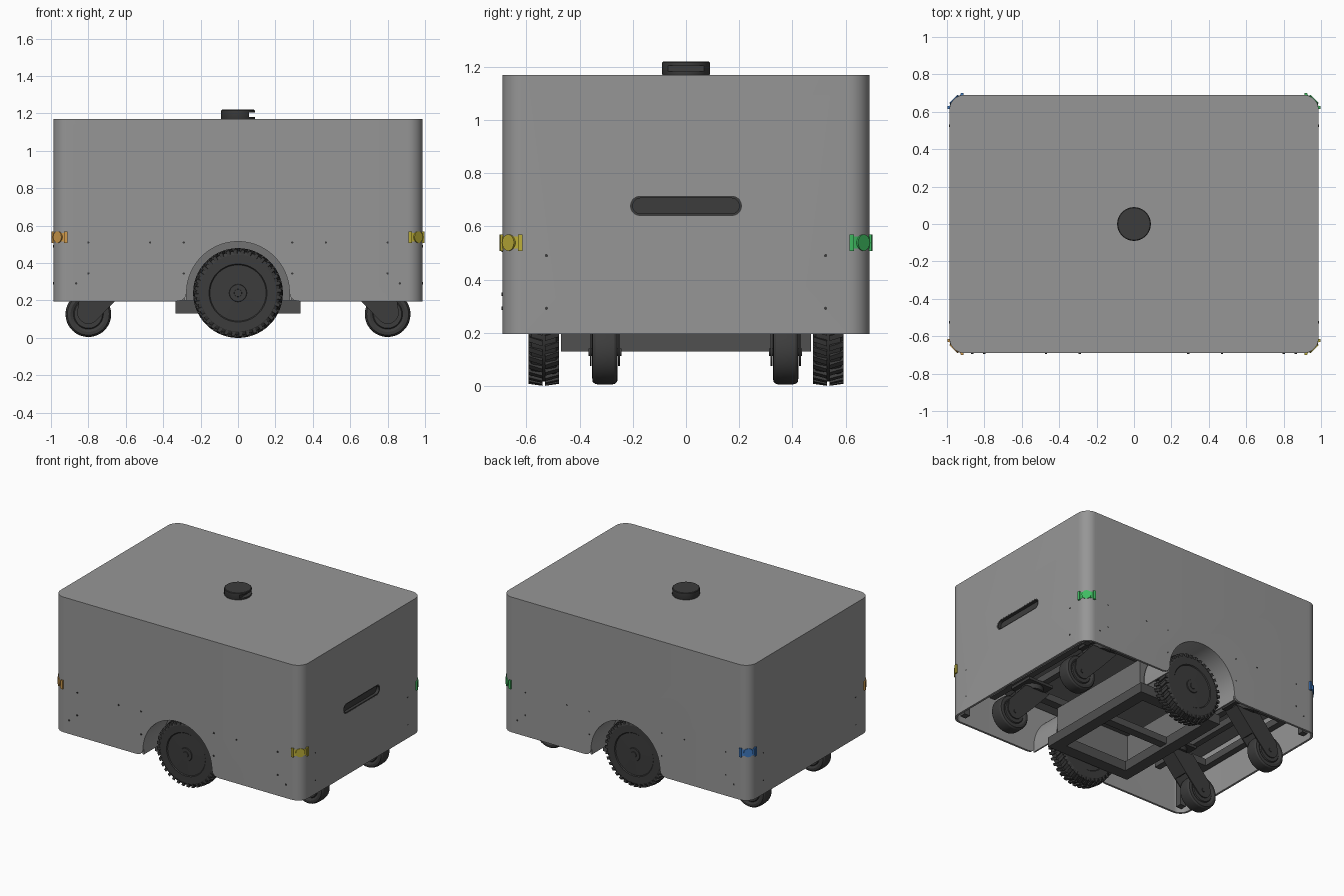
import bpy, bmesh, math
from mathutils import Vector, Matrix

if "Cube" in bpy.data.objects:
    bpy.data.objects.remove(bpy.data.objects["Cube"])

def mat(name, r, g, b):
    m = bpy.data.materials.new(name)
    m.diffuse_color = (r, g, b, 1)
    m.use_nodes = True
    m.node_tree.nodes["Principled BSDF"].inputs["Base Color"].default_value = m.diffuse_color
    return m

DARK = mat("dark_rubber", .045, .045, .045)
STEEL = mat("dark_steel", .08, .08, .08)
SHELL = mat("shell_grey", .305, .305, .305)
WELL = mat("well_grey", .17, .17, .17)

def finish(name, bm, m=None):
    bmesh.ops.recalc_face_normals(bm, faces=bm.faces)
    me = bpy.data.meshes.new(name)
    bm.to_mesh(me)
    bm.free()
    ob = bpy.data.objects.new(name, me)
    bpy.context.collection.objects.link(ob)
    if m:
        me.materials.append(m)
    smooth(ob)
    return ob

def smooth(ob):
    bpy.ops.object.select_all(action='DESELECT')
    ob.select_set(True)
    bpy.context.view_layer.objects.active = ob
    bpy.ops.object.shade_smooth_by_angle(angle=math.radians(30))

def place(axis, u, v, h):
    return {'x': Vector((h, u, v)), 'y': Vector((u, h, v)), 'z': Vector((u, v, h))}[axis]

def add_prism(bm, pts, axis, lo, hi):
    a = [bm.verts.new(place(axis, u, v, lo)) for u, v in pts]
    b = [bm.verts.new(place(axis, u, v, hi)) for u, v in pts]
    bm.faces.new(a)
    bm.faces.new(b[::-1])
    for i in range(len(pts)):
        j = (i + 1) % len(pts)
        bm.faces.new((a[i], a[j], b[j], b[i]))

def prism(name, pts, axis, lo, hi, m=None):
    bm = bmesh.new()
    add_prism(bm, pts, axis, lo, hi)
    return finish(name, bm, m)

def add_box(bm, x0, x1, y0, y1, z0, z1):
    add_prism(bm, [(x0, y0), (x1, y0), (x1, y1), (x0, y1)], 'z', z0, z1)

def box(name, *d, m=None):
    bm = bmesh.new()
    add_box(bm, *d)
    return finish(name, bm, m)

def add_lathe(bm, prof, axis, c, n=64):
    """Closed (radius, height) profile revolved about an axis through c."""
    rings = []
    for r, h in prof:
        k = [2 * math.pi * i / n for i in range(n)]
        rings.append([bm.verts.new(c + place(axis, r * math.cos(t), r * math.sin(t), h)) for t in k])
    for p, q in zip(rings, rings[1:]):
        for i in range(n):
            bm.faces.new((p[i], p[(i + 1) % n], q[(i + 1) % n], q[i]))
    bm.faces.new(rings[0])
    bm.faces.new(rings[-1][::-1])

def rounded(w, d, r, n=12):
    pts = []
    for k, (sx, sy) in enumerate([(1, 1), (-1, 1), (-1, -1), (1, -1)]):
        for i in range(n + 1):
            t = math.pi / 2 * (k + i / n)
            pts.append((sx * (w - r) + r * math.cos(t), sy * (d - r) + r * math.sin(t)))
    return pts

def cut(ob, *cutters):
    for c in cutters:
        c.hide_render = True
        md = ob.modifiers.new("cut", 'BOOLEAN')
        md.operation, md.solver, md.object = 'DIFFERENCE', 'EXACT', c
        bpy.context.view_layer.objects.active = ob
        bpy.ops.object.modifier_apply(modifier=md.name)
        bpy.data.objects.remove(c)
    smooth(ob)

def arc(r, cz=.24, n=40):
    return [(r * math.cos(math.pi * i / n), cz + r * math.sin(math.pi * i / n)) for i in range(n + 1)]

# Body shell: hollow, open below, with flared wheel arches and a front slot
W, D, Z0, Z1 = .987, .69, .195, 1.17
body = prism("body_shell", rounded(W, D, .08), 'z', Z0, Z1, SHELL)
flare = [(.325, .15), (.325, .196), (.3, .201), (.283, .215)]
arch = flare + arc(.275) + [(-x, z) for x, z in flare[::-1]]
slot = [(y, z + .677) for y, z in rounded(.21, .0375, .037)]
cut(body,
    prism("cavity_cutter", rounded(W - .015, D - .015, .065), 'z', 0, Z1 - .015),
    prism("arch_cutter", arch, 'y', -1, 1),
    prism("slot_cutter", slot, 'x', .9, 1.1))
slot_rim = prism("slot_rim", slot, 'x', .955, W - .0005, DARK)
cut(slot_rim, prism("rim_cutter", [(y, z + .677) for y, z in rounded(.2, .029, .0285)], 'x', .965, 1.1))

# Top scanner with a viewing notch facing +x
bm = bmesh.new()
add_lathe(bm, [(.088, 1.168), (.09, 1.172), (.09, 1.216), (.086, 1.22)], 'z', Vector())
scanner = finish("top_scanner", bm, DARK)
cut(scanner, box("notch_cutter", .06, .2, -.2, .2, 1.182, 1.206))

# Corner lights: curved band, raised end tabs, round lens
for name, sx, sy, col in [("front_left", -1, -1, (.62, .32, .07)), ("front_right", 1, -1, (.5, .42, .04)),
                          ("back_right", 1, 1, (.05, .5, .12)), ("back_left", -1, 1, (.05, .2, .55))]:
    bm = bmesh.new()
    def strip(t0, t1, r0, r1, z0, z1):
        ts = [math.radians(t0 + (t1 - t0) * i / 8) for i in range(9)]
        ring = [(r1, t) for t in ts] + [(r0, t) for t in ts[::-1]]
        add_prism(bm, [(sx * (W - .08 + r * math.cos(t)), sy * (D - .08 + r * math.sin(t))) for r, t in ring], 'z', z0, z1)
    strip(8, 82, .07, .082, .516, .562)
    for t in (3, 76):
        strip(t, t + 11, .07, .091, .508, .57)
    direction = Vector((sx, sy, 0)).normalized()
    m4 = Matrix.Translation(Vector((sx * (W - .08), sy * (D - .08), .539)) + direction * .075)
    bmesh.ops.create_cone(bm, cap_ends=True, segments=32, radius1=.031, radius2=.031, depth=.018,
                          matrix=m4 @ direction.to_track_quat('Z', 'Y').to_matrix().to_4x4())
    finish(name + "_light", bm, mat(name + "_lens", *col))

# Small screws on all four sides
bm = bmesh.new()
for s in (-1, 1):
    for x, z in [(.8, .51), (.8, .345), (.47, .51), (.29, .51), (.29, .345), (.865, .292)]:
        for sx in (-1, 1):
            add_lathe(bm, [(.006, -.004), (.006, .0008)], 'y', Vector((sx * x, s * D, z)), 12)
    for y in (-.525, .525):
        for z in (.49, .292):
            add_lathe(bm, [(.006, -.0008), (.006, .0008)], 'x', Vector((s * W, y, z)), 12)
finish("side_screws", bm, DARK)

# Drive wheels with chevron lugs, and their wheel wells
R, C = .24, .24
for side, s in (("front", -1), ("back", 1)):
    c = Vector((0, s * .535, C))
    bm = bmesh.new()
    half = [(.02, .064), (.021, .06), (.045, .06), (.047, .054), (.15, .052), (.155, .058), (.205, .058), (.224, .046)]
    add_lathe(bm, half + [(r, -h) for r, h in half[::-1]], 'y', c, 72)
    for i in range(36):
        for e in (-1, 1):
            t = 2 * math.pi * (i + (.25 if e > 0 else -.25)) / 36
            quad = []
            for r in (.215, R):
                for dt, y in [(0, .004), (.085, .004), (.02, .058), (-.065, .058)]:
                    rr = r - (.008 if y > .05 else 0)
                    a = t + dt
                    quad.append(bm.verts.new(c + Vector((rr * math.sin(a), e * y, rr * math.cos(a)))))
            for f in [(0, 1, 2, 3), (7, 6, 5, 4), (0, 4, 5, 1), (1, 5, 6, 2), (2, 6, 7, 3), (3, 7, 4, 0)]:
                bm.faces.new([quad[k] for k in f])
    finish(side + "_drive_wheel", bm, DARK)
    outer = [(.285, .2)] + arc(.285) + [(-.285, .2)]
    inner = [(.275, .2)] + arc(.275) + [(-.275, .2)]
    prism(side + "_wheel_well", outer + inner[::-1], 'y', s * .45, s * .68, SHELL)
    prism(side + "_wheel_well_back", outer, 'y', s * .44, s * .45, WELL)
    bm = bmesh.new()
    add_lathe(bm, [(.03, -.04), (.03, .04)], 'y', c - Vector((0, s * .09, 0)), 24)
    finish(side + "_axle", bm, STEEL)

# Swivel casters: wheel, forked arms, swivel and plate
for sx in (-1, 1):
    for side, y in (("front", -.305), ("back", .375)):
        tag = ("right_" if sx > 0 else "left_") + side
        x = sx * .8
        bm = bmesh.new()
        half = [(.03, .046), (.075, .046), (.08, .04), (.095, .048), (.112, .046), (.12, .036), (.122, .02)]
        add_lathe(bm, half + [(r, -h) for r, h in half[::-1]], 'y', Vector((x, y, .127)), 48)
        finish(tag + "_caster_wheel", bm, DARK)
        bm = bmesh.new()
        hub = [(.06 * math.cos(t), .135 + .06 * math.sin(t)) for t in [math.pi * (1 + i / 10) for i in range(9)]]
        fork = hub + [(.15, .205), (.29, .36), (.09, .36), (-.05, .2)]
        for e in (-1, 1):
            add_prism(bm, [(x - sx * u, z) for u, z in fork], 'y', y + e * .05, y + e * .057)
        top = [(.11, .235), (.15, .205), (.29, .36), (.09, .36)]
        add_prism(bm, [(x - sx * u, z) for u, z in top], 'y', y - .05, y + .05)
        add_lathe(bm, [(.014, -.062), (.014, .062)], 'y', Vector((x, y, .127)), 16)
        add_lathe(bm, [(.075, .355), (.075, .39)], 'z', Vector((x - sx * .19, y, 0)), 32)
        add_box(bm, x - sx * .19 - .1, x - sx * .19 + .1, y - .09, y + .09, .39, .41)
        finish(tag + "_caster_fork", bm, DARK)

# Lower drive frame: open rectangular ring with cross bar
bm = bmesh.new()
for s in (-1, 1):
    add_box(bm, s * .335, s * .25, -.47, .47, .13, .2)
    add_box(bm, -.25, .25, s * .47, s * .385, .13, .2)
add_box(bm, -.25, .25, -.03, .03, .15, .2)
finish("drive_frame", bm, STEEL)
bm = bmesh.new()
for s in (-1, 1):
    add_box(bm, s * .3, s * .285, -.42, .42, .2, .41)
    add_box(bm, -.285, .285, s * .42, s * .405, .2, .41)
finish("drive_housing", bm, WELL)

# Inner chassis: rails, cross members, deck and corner posts
bm = bmesh.new()
for s in (-1, 1):
    add_box(bm, -.95, .95, s * .37, s * .43, .41, .46)
    for x in (.55, .68, .92):
        add_box(bm, s * x, s * (x + .045), -.6, .6, .41, .46)
finish("chassis_rails", bm, STEEL)
box("chassis_deck", -.96, .96, -.66, .66, .53, .54, m=WELL)
bm = bmesh.new()
for sx in (-1, 1):
    for sy in (-1, 1):
        add_box(bm, sx * .895, sx * .94, sy * .595, sy * .64, .21, 1.14)
finish("corner_posts", bm, STEEL)
